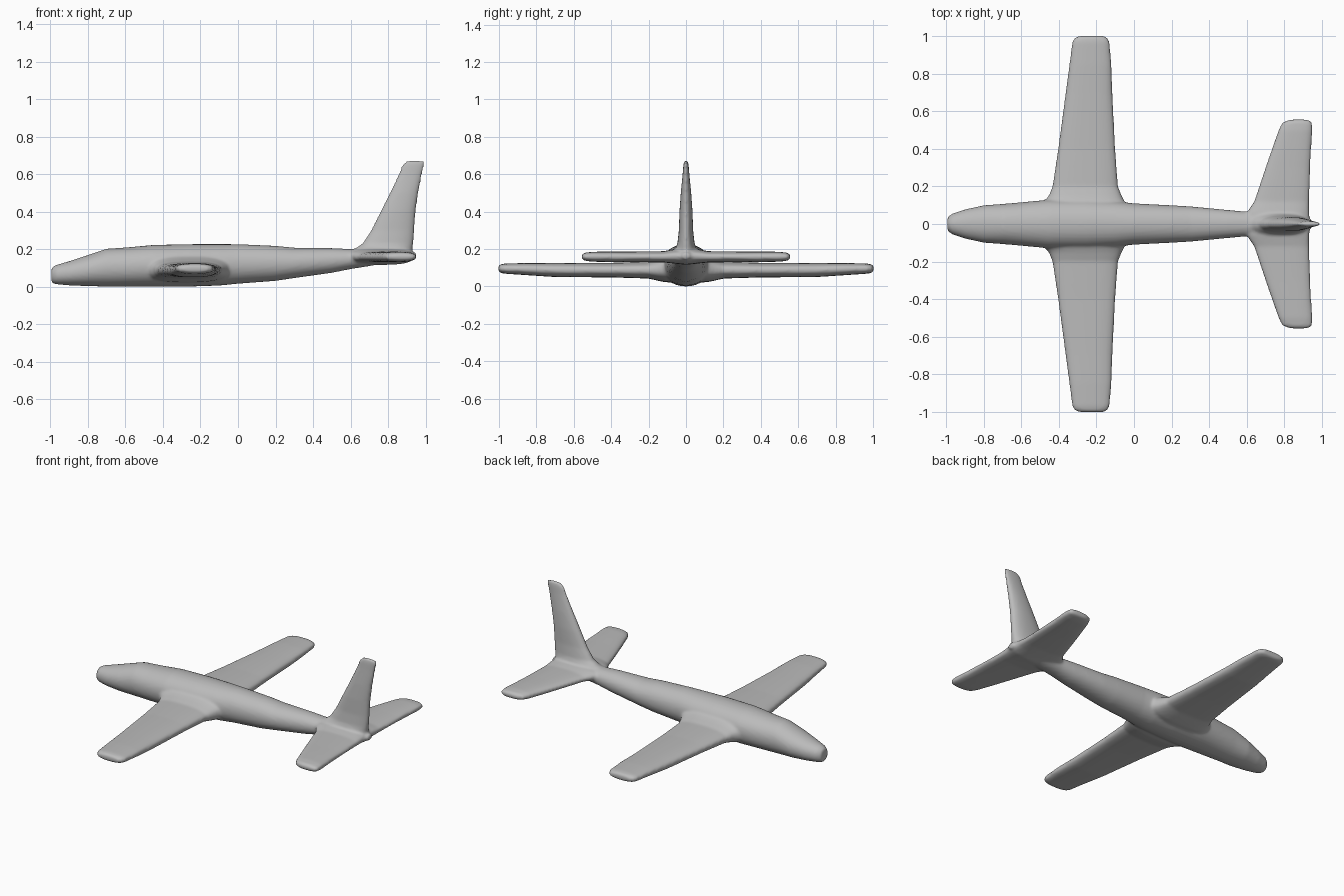
import bpy, bmesh, math
from mathutils import Vector

SIDES = 32
bm = bmesh.new()


def loft(sections, power):
    """Skin superellipse rings; each section is (centre, half axis a, half axis b)."""
    rings = []
    for c, a, b in sections:
        ring = []
        for i in range(SIDES):
            t = 2 * math.pi * i / SIDES
            u, v = math.cos(t), math.sin(t)
            u = math.copysign(abs(u) ** (2 / power), u)
            v = math.copysign(abs(v) ** (2 / power), v)
            ring.append(bm.verts.new(Vector(c) + Vector(a) * u + Vector(b) * v))
        rings.append(ring)
    for r, s in zip(rings, rings[1:]):
        for i in range(SIDES):
            j = (i + 1) % SIDES
            bm.faces.new((r[i], r[j], s[j], s[i]))
    bm.faces.new(rings[0][::-1])
    bm.faces.new(rings[-1])


def lifting_surface(half):
    """Mirrored wing from (y, front x, rear x, bottom z, top z) stations."""
    full = [(-y, *rest) for y, *rest in reversed(half)] + half[1:]
    loft([(((f + r) / 2, y, (lo + hi) / 2), ((r - f) / 2, 0, 0), (0, 0, (hi - lo) / 2))
          for y, f, r, lo, hi in full], 2.6)


# fuselage: x, half width, bottom z, top z
body = [(-0.995, 0.035, 0.02, 0.10), (-0.97, 0.055, 0.012, 0.115), (-0.9, 0.078, 0.006, 0.135),
        (-0.8, 0.10, 0.002, 0.168), (-0.7, 0.107, 0, 0.202), (-0.6, 0.116, 0, 0.208),
        (-0.45, 0.13, 0, 0.222), (-0.25, 0.13, 0, 0.226), (-0.1, 0.122, 0.005, 0.226),
        (0.0, 0.11, 0.015, 0.226), (0.2, 0.10, 0.03, 0.217), (0.3, 0.094, 0.045, 0.207),
        (0.5, 0.075, 0.073, 0.205), (0.6, 0.066, 0.093, 0.20), (0.75, 0.065, 0.117, 0.20),
        (0.9, 0.05, 0.135, 0.19), (0.95, 0.02, 0.145, 0.18)]
loft([((x, 0, (lo + hi) / 2), (0, w, 0), (0, 0, (hi - lo) / 2)) for x, w, lo, hi in body], 2.1)

# main wing, flared into the fuselage
lifting_surface([(0, -0.52, -0.02, 0.02, 0.20), (0.11, -0.49, -0.045, 0.022, 0.165),
                 (0.15, -0.455, -0.065, 0.03, 0.148), (0.2, -0.435, -0.085, 0.042, 0.132),
                 (0.4, -0.405, -0.10, 0.048, 0.126), (0.7, -0.365, -0.115, 0.05, 0.125),
                 (0.85, -0.345, -0.12, 0.06, 0.125), (0.97, -0.33, -0.13, 0.068, 0.122),
                 (0.99, -0.32, -0.14, 0.072, 0.118), (1.003, -0.29, -0.16, 0.08, 0.11)])

# tailplane
lifting_surface([(0, 0.58, 0.94, 0.115, 0.205), (0.06, 0.60, 0.935, 0.122, 0.20),
                 (0.12, 0.64, 0.935, 0.128, 0.188), (0.3, 0.70, 0.94, 0.13, 0.186),
                 (0.4, 0.735, 0.945, 0.13, 0.186), (0.5, 0.77, 0.952, 0.132, 0.185),
                 (0.54, 0.79, 0.95, 0.137, 0.18), (0.557, 0.83, 0.93, 0.145, 0.172)])

# fin: z, front x, rear x, half thickness
fin = [(0.15, 0.58, 0.93, 0.06), (0.2, 0.62, 0.93, 0.058), (0.23, 0.665, 0.935, 0.046),
       (0.3, 0.71, 0.94, 0.038), (0.4, 0.76, 0.947, 0.035), (0.5, 0.81, 0.962, 0.028),
       (0.6, 0.857, 0.982, 0.018), (0.65, 0.875, 0.995, 0.014), (0.673, 0.90, 0.99, 0.009)]
loft([(((f + r) / 2, 0, z), ((r - f) / 2, 0, 0), (0, t, 0)) for z, f, r, t in fin], 2.2)

bmesh.ops.recalc_face_normals(bm, faces=bm.faces[:])
mesh = bpy.data.meshes.new("airframe")
bm.to_mesh(mesh)
bm.free()
airframe = bpy.data.objects.new("airframe", mesh)
bpy.context.collection.objects.link(airframe)

grey = bpy.data.materials.new("plain grey")
grey.diffuse_color = (0.5, 0.5, 0.5, 1)
mesh.materials.append(grey)

# fuse the parts into one skin with soft fillets
fuse = airframe.modifiers.new("fuse", "REMESH")
fuse.mode = "VOXEL"
fuse.voxel_size = 0.009
fuse.use_smooth_shade = True
soften = airframe.modifiers.new("soften", "SMOOTH")
soften.factor = 0.5
soften.iterations = 5
